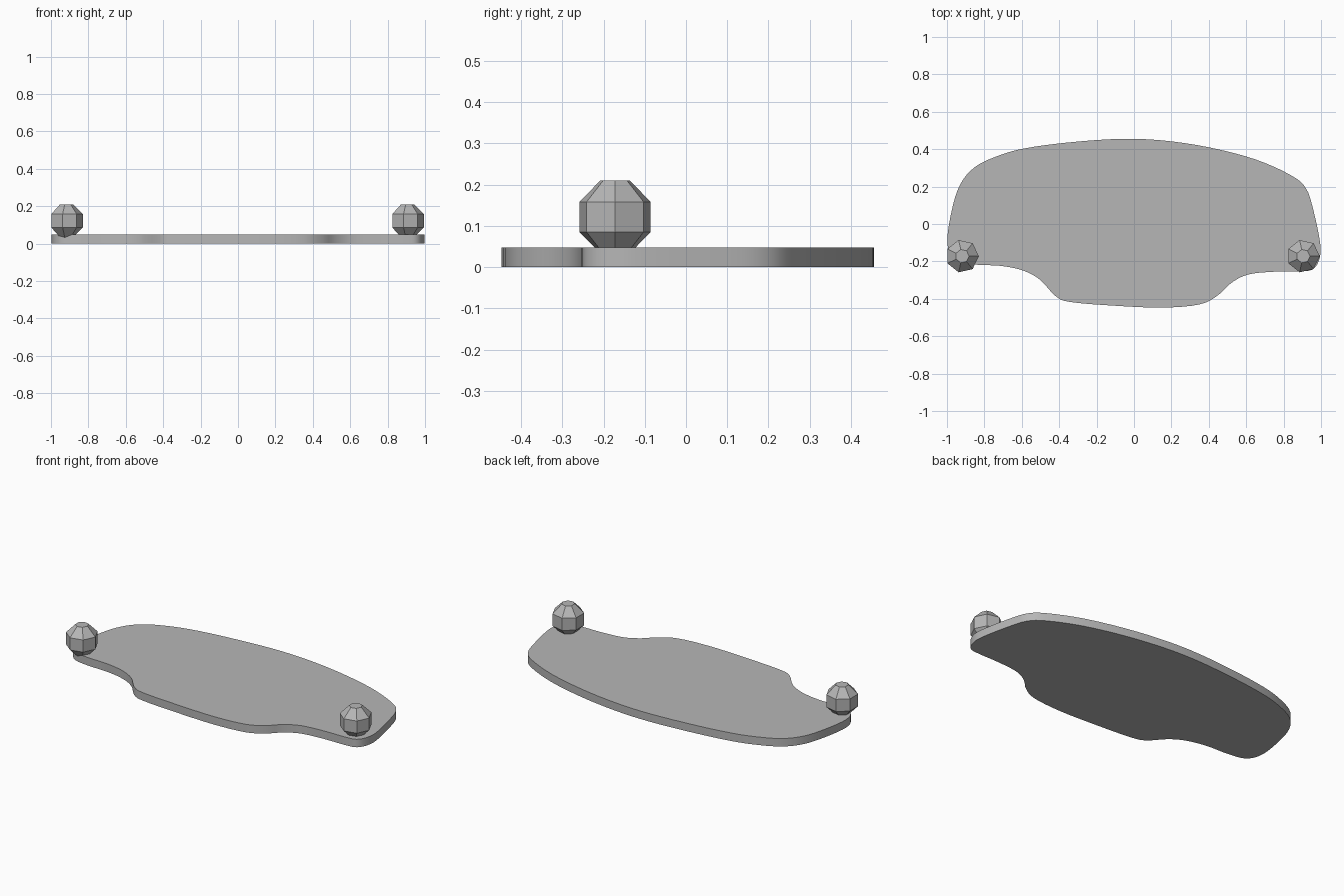
import bpy
import bmesh
import math
from mathutils import Vector

cube = bpy.data.objects.get("Cube")
if cube:
    bpy.data.objects.remove(cube)

grey = bpy.data.materials.new("plain_grey")
grey.use_nodes = True
colour = (0.47, 0.47, 0.47, 1)
grey.diffuse_color = colour
grey.node_tree.nodes["Principled BSDF"].inputs["Base Color"].default_value = colour


def make_object(name, bm, smooth=False):
    bmesh.ops.recalc_face_normals(bm, faces=bm.faces)
    mesh = bpy.data.meshes.new(name)
    bm.to_mesh(mesh)
    bm.free()
    mesh.materials.append(grey)
    obj = bpy.data.objects.new(name, mesh)
    bpy.context.collection.objects.link(obj)
    if smooth:
        bpy.ops.object.select_all(action="DESELECT")
        obj.select_set(True)
        bpy.context.view_layer.objects.active = obj
        bpy.ops.object.shade_smooth_by_angle(angle=math.radians(30))
    return obj


def closed_spline(points, steps):
    """Smooth closed curve through the given points."""
    pts = [Vector(p) for p in points]
    n = len(pts)
    curve = []
    for i in range(n):
        a, b, c, d = (pts[(i + k) % n] for k in (-1, 0, 1, 2))
        for s in range(steps):
            t = s / steps
            curve.append(0.5 * (2 * b + (c - a) * t
                                + (2 * a - 5 * b + 4 * c - d) * t ** 2
                                + (3 * b - a - 3 * c + d) * t ** 3))
    return curve


# Board: a flat slab with a rounded back and a stepped front
outline = [
    (-0.08, 0.455), (0.15, 0.447), (0.4, 0.41), (0.65, 0.345), (0.84, 0.26),
    (0.92, 0.19), (0.96, 0.07), (0.995, -0.1), (0.993, -0.18), (0.96, -0.24),
    (0.89, -0.253), (0.75, -0.255), (0.61, -0.27), (0.52, -0.315), (0.45, -0.38),
    (0.35, -0.43), (0.15, -0.447), (-0.1, -0.437), (-0.34, -0.417),
    (-0.42, -0.385), (-0.5, -0.3), (-0.59, -0.25), (-0.71, -0.224),
    (-0.86, -0.216), (-0.96, -0.19), (-0.998, -0.1), (-0.975, 0.07),
    (-0.93, 0.21), (-0.85, 0.305), (-0.72, 0.367), (-0.58, 0.405), (-0.36, 0.435),
]
bm = bmesh.new()
base = bm.faces.new([bm.verts.new((p.x, p.y, 0)) for p in closed_spline(outline, 4)])
top = bmesh.ops.extrude_face_region(bm, geom=[base], use_keep_orig=True)
bmesh.ops.translate(bm, vec=(0, 0, 0.048),
                    verts=[v for v in top["geom"] if isinstance(v, bmesh.types.BMVert)])
make_object("board", bm, smooth=True)

# Knobs: seven-sided faceted balls with flat caps
RADIUS, SIDES = 0.0957, 7
for name, x in (("right_knob", -0.918), ("left_knob", 0.905)):
    bm = bmesh.new()
    rings = []
    for k in range(4):
        tilt = math.radians(-67.5 + 45 * k)
        r, z = RADIUS * math.cos(tilt), RADIUS * math.sin(tilt)
        rings.append([bm.verts.new((r * math.cos(math.tau * i / SIDES),
                                    r * math.sin(math.tau * i / SIDES), z))
                      for i in range(SIDES)])
    for lower, upper in zip(rings, rings[1:]):
        for i in range(SIDES):
            j = (i + 1) % SIDES
            bm.faces.new((lower[i], lower[j], upper[j], upper[i]))
    bm.faces.new(rings[0])
    bm.faces.new(rings[-1])
    make_object(name, bm).location = (x, -0.172, 0.1216)
